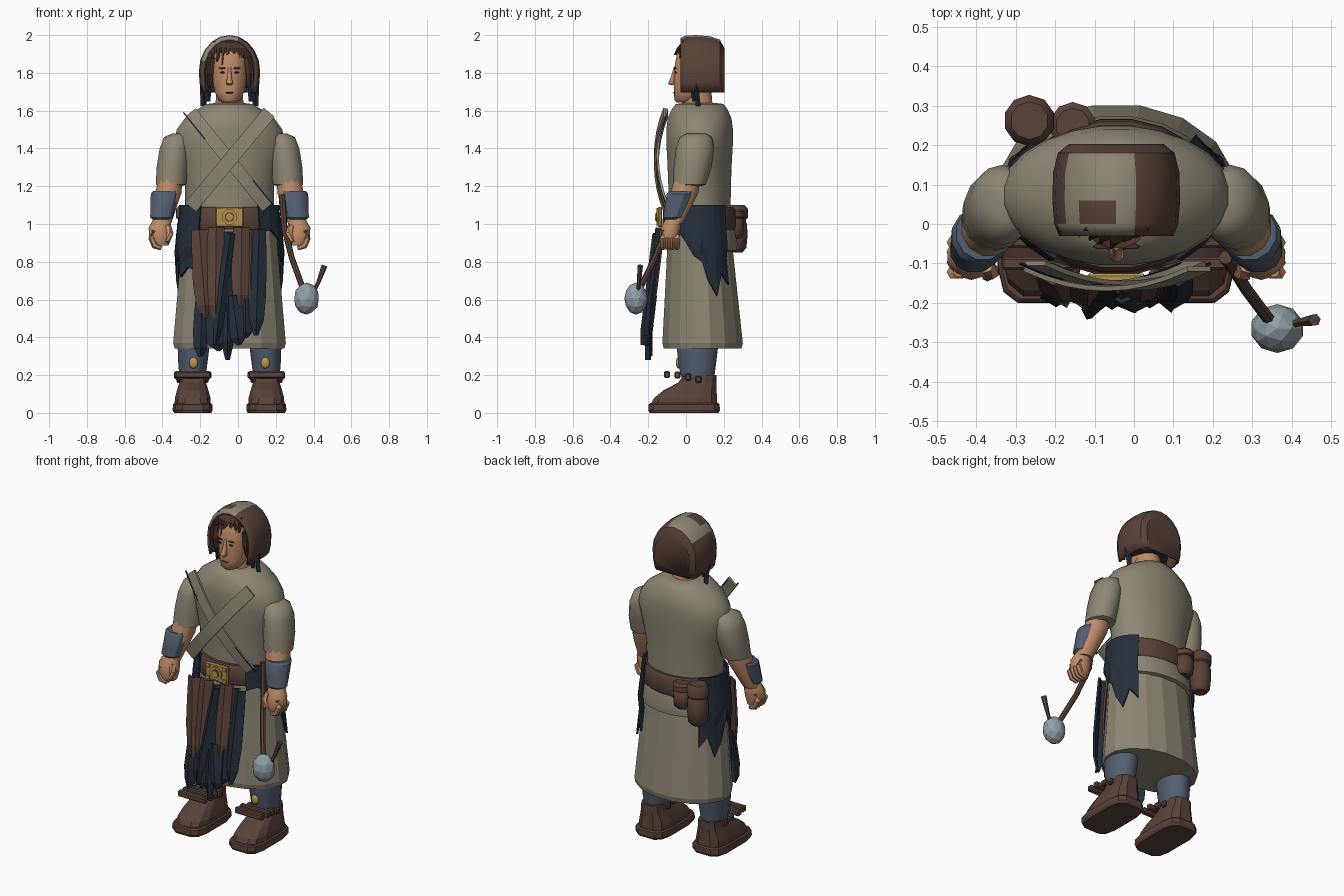
import bpy, bmesh, math
from mathutils import Vector

if "Cube" in bpy.data.objects:
    bpy.data.objects.remove(bpy.data.objects["Cube"])

CX = -0.045  # body centre line


def colour(name, r, g, b):
    m = bpy.data.materials.new(name)
    m.use_nodes = True
    m.diffuse_color = (r, g, b, 1)
    m.node_tree.nodes["Principled BSDF"].inputs["Base Color"].default_value = (r, g, b, 1)
    return m


KHAKI = colour("khaki cloth", .27, .24, .175)
NAVY = colour("dark navy cloth", .018, .028, .042)
SLATE = colour("slate blue", .085, .112, .16)
LEATHER = colour("brown leather", .1, .054, .04)
HAIR = colour("dark brown hair", .07, .036, .026)
SKIN = colour("skin", .51, .255, .135)
GOLD = colour("gold", .46, .29, .075)
STONE = colour("grey stone", .28, .35, .39)


def finish(name, bm, mats, smooth=None):
    bmesh.ops.recalc_face_normals(bm, faces=bm.faces)
    me = bpy.data.meshes.new(name)
    bm.to_mesh(me)
    bm.free()
    ob = bpy.data.objects.new(name, me)
    bpy.context.collection.objects.link(ob)
    for m in mats if isinstance(mats, tuple) else (mats,):
        me.materials.append(m)
    if smooth:
        bpy.ops.object.select_all(action='DESELECT')
        ob.select_set(True)
        bpy.context.view_layer.objects.active = ob
        bpy.ops.object.shade_smooth_by_angle(angle=math.radians(smooth))
    return ob


def skin_rings(bm, rings, closed=True, caps=(True, True)):
    loops = [[bm.verts.new(p) for p in r] for r in rings]
    n = len(loops[0])
    for a, b in zip(loops, loops[1:]):
        for i in range(n if closed else n - 1):
            j = (i + 1) % n
            bm.faces.new((a[i], a[j], b[j], b[i]))
    for loop, cap in zip((loops[0], loops[-1]), caps):
        if cap:
            bm.faces.new(loop)


def oval(x, y, z, rx, ry, n, power=1.0):
    pts = []
    for i in range(n):
        a = 2 * math.pi * (i + .5) / n
        c, s = math.cos(a), math.sin(a)
        pts.append((x + rx * math.copysign(abs(c) ** power, c),
                    y + ry * math.copysign(abs(s) ** power, s), z))
    return pts


def loft(name, rings, mat, n=12, smooth=40, power=1.0):
    """Stack of horizontal ovals (x, y, z, rx, ry)."""
    bm = bmesh.new()
    skin_rings(bm, [oval(*r, n, power) for r in rings])
    return finish(name, bm, mat, smooth)


def ball(name, loc, size, mat, sub=2, smooth=None):
    bm = bmesh.new()
    bmesh.ops.create_icosphere(bm, subdivisions=sub, radius=1)
    bmesh.ops.scale(bm, vec=size, verts=bm.verts)
    bmesh.ops.translate(bm, vec=loc, verts=bm.verts)
    return finish(name, bm, mat, smooth)


def box(name, loc, size, mat, bevel=0):
    bm = bmesh.new()
    bmesh.ops.create_cube(bm, size=1)
    bmesh.ops.scale(bm, vec=size, verts=bm.verts)
    bmesh.ops.translate(bm, vec=loc, verts=bm.verts)
    if bevel:
        bmesh.ops.bevel(bm, geom=bm.edges, offset=bevel, segments=1, affect='EDGES')
    return finish(name, bm, mat)


def tube(name, path, radii, mat, n=7):
    bm, rings = bmesh.new(), []
    path = [Vector(p) for p in path]
    for i, p in enumerate(path):
        t = path[min(i + 1, len(path) - 1)] - path[max(i - 1, 0)]
        q = t.to_track_quat('Z', 'Y')
        rings.append([p + q @ Vector(v) for v in oval(0, 0, 0, radii[i], radii[i], n)])
    skin_rings(bm, rings)
    return finish(name, bm, mat, 50)


def ribbon(name, path, widths, mat, fold=0, thick=.012):
    """Flat or folded strip facing the front."""
    bm, rows = bmesh.new(), []
    path = [Vector(p) for p in path]
    for i, p in enumerate(path):
        t = path[min(i + 1, len(path) - 1)] - path[max(i - 1, 0)]
        side = t.cross(Vector((0, 1, 0))).normalized() * widths[i] / 2
        rows.append([p - side, p + Vector((0, -fold, 0)), p + side])
    skin_rings(bm, rows, closed=False, caps=(False, False))
    ob = finish(name, bm, mat)
    mod = ob.modifiers.new("thickness", 'SOLIDIFY')
    mod.thickness, mod.offset = thick, 0


# Tunic body and skirt
loft("tunic_body", [(CX, .072, z, rx, ry) for z, rx, ry in (
    (1.02, .235, .165), (1.2, .238, .167), (1.33, .268, .172), (1.43, .295, .178), (1.5, .282, .178),
    (1.56, .238, .17), (1.605, .175, .15), (1.635, .125, .128), (1.64, .08, .09))], KHAKI, 24, 50)
SKIRT = ((1.06, .235, .068, .165), (.95, .252, .07, .172), (.8, .266, .076, .182),
         (.37, .304, .088, .217), (.34, .296, .088, .21))
loft("skirt", [(CX, y, z, rx, ry) for z, rx, y, ry in SKIRT], KHAKI, 16, None)
loft("tunic_overhang", [(CX, .085, .98, .24, .17), (CX, .09, .9, .258, .185),
                        (CX, .09, .86, .255, .182), (CX, .08, .85, .23, .16)], KHAKI, 20)


def skirt_point(angle, z, out):
    z = min(z, SKIRT[0][0])
    a, b = next((a, b) for a, b in zip(SKIRT, SKIRT[1:]) if z >= b[0])
    f = (a[0] - z) / (a[0] - b[0])
    rx, y, ry = (a[k] + f * (b[k] - a[k]) for k in (1, 2, 3))
    return (rx + out) * math.cos(angle), y + (ry + out) * math.sin(angle)


# Ragged cloth over each hip, longer in front on the right
for side, label in ((1, "left"), (-1, "right")):
    bm, cols = bmesh.new(), []
    for deg, low in ((-54, .95), (-38, .97), (-24, .92), (-10, .83), (2, .8), (12, .7), (24, .62), (34, .74), (46, .68)):
        if side < 0 and deg < -20:
            low -= .2
        col = []
        for k in range(7):
            z = 1.1 + (low - 1.1) * k / 6
            x, y = skirt_point(math.radians(deg), z, .03 if z > .84 else .014)
            col.append((CX + side * x, y, z))
        cols.append(col)
    skin_rings(bm, cols, closed=False, caps=(False, False))
    finish(label + "_hip_cloth", bm, NAVY).modifiers.new("thickness", 'SOLIDIFY').thickness = .012

# Belt, buckle and pouches
loft("belt", [(CX, .07, z, .25 + d, .19 + d) for z, d in ((.97, 0), (.985, .008), (1.075, .003), (1.09, -.008))],
     LEATHER, 20)
box("buckle_plate", (CX, -.137, 1.037), (.15, .022, .108), GOLD, .006)
for sx in (-1, 1):
    for sz in (-1, 1):
        box("buckle_corner", (CX + sx * .057, -.15, 1.037 + sz * .037), (.025, .01, .022), GOLD)
for r, t, m in ((.042, .014, GOLD), (.027, .016, LEATHER), (.02, .02, GOLD)):
    tube("buckle_boss", [(CX, -.143, 1.037), (CX, -.143 - t, 1.037)], [r, r], m, 8)
for name, x, y, r, low, high in (("large_pouch", -.265, .262, .064, .85, 1.1), ("small_pouch", -.155, .25, .058, .92, 1.08)):
    h = high - low
    loft(name, [(x, y, low + h * f, r * k, r * k) for f, k in (
        (0, .6), (.1, .9), (.35, 1), (.6, .95), (.64, .86), (.7, .86), (.73, 1.02), (.92, 1.02), (1, .75))],
         LEATHER, 10, 40)

# Crossed chest straps
for name, x0, x1, w, mat, off, thick in (("rear_strap", -.25, .155, .068, KHAKI, 0, .012),
                                         ("upper_trim", -.212, .193, .007, NAVY, 0, .006),
                                         ("lower_trim", -.288, .117, .007, NAVY, 0, .006),
                                         ("front_strap", .165, -.25, .075, KHAKI, -.014, .012)):
    path = []
    for i in range(9):
        u = i / 8
        path.append((x0 + (x1 - x0) * u, -.1 + off - .2 * u * (1 - u), 1.59 - .5 * u))
    ribbon(name, path, [w] * 9, mat, 0, thick)

# Hanging apron strips: top x, bottom x, top z, bottom z, width, forward shift
strips = ((-.205, -.17, .97, .5, .1, .004, LEATHER), (-.115, -.12, .98, .5, .1, .012, LEATHER),
          (.02, .015, .98, .56, .105, .006, LEATHER), (.07, .065, .97, .6, .07, -.006, LEATHER),
          (-.19, -.2, .62, .3, .075, -.008, NAVY), (-.14, -.1, .6, .33, .12, -.004, NAVY),
          (-.06, -.055, .96, .28, .075, .0, NAVY), (-.04, -.12, .95, .36, .05, .024, NAVY),
          (-.03, .005, .62, .36, .1, .008, NAVY), (.04, .04, .6, .4, .08, -.004, NAVY),
          (.112, .095, .97, .41, .085, .008, NAVY))
for xt, xb, zt, zb, w, shift, mat in strips:
    path = []
    for u in (0, .3, .6, .85, 1):
        z = zt + (zb - zt) * u
        path.append((xt + (xb - xt) * u, -.122 - shift - .068 * min(1, (.98 - z) / .55), z))
    ribbon("apron_strip", path, [w * .8, w * .95, w * 1.05, w * .85, .015], mat, .022)

# Arms and legs, mirrored about the centre line
for s, label in ((1, "left_"), (-1, "right_")):
    def X(d):
        return CX + s * d
    loft(label + "sleeve", [(X(d), y, z, rx, ry) for d, y, z, rx, ry in (
        (.268, .055, 1.48, .035, .05), (.28, .052, 1.46, .068, .085), (.29, .048, 1.4, .082, .102),
        (.302, .035, 1.3, .086, .1), (.31, .018, 1.21, .082, .088), (.31, .015, 1.2, .06, .065))], KHAKI, 14, 50)
    loft(label + "forearm", [(X(.31), .01, 1.25, .066, .072), (X(.325), -.01, 1.16, .072, .076),
                             (X(.36), -.065, 1.0, .052, .048)], SKIN, 12)
    loft(label + "bracer", [(X(.337), -.022, 1.175, .07, .07), (X(.343), -.03, 1.16, .076, .074), (X(.352), -.05, 1.09, .069, .066),
                            (X(.36), -.068, 1.035, .062, .056), (X(.36), -.068, 1.025, .05, .048)], SLATE, 12, 30)
    loft(label + "palm", [(X(.36), -.07, 1.03, .044, .038), (X(.367), -.08, .98, .064, .052),
                          (X(.367), -.088, .93, .062, .054), (X(.365), -.086, .885, .044, .042)], SKIN, 10, 50)
    for k in range(4):
        y = -.122 + k * .025
        tube(label + "finger", [(X(.4), y, .965), (X(.412), y, .925), (X(.395), y, .885), (X(.36), y, .872)],
             [.014, .018, .018, .012], SKIN, 6)
    tube(label + "thumb", [(X(.33), -.105, .985), (X(.315), -.122, .95), (X(.328), -.132, .905)], [.022, .02, .014], SKIN, 6)

    loft(label + "shin", [(X(.195), .065, .14, .06, .08), (X(.195), .06, .24, .078, .1),
                          (X(.19), .06, .36, .088, .115)], SLATE, 12)
    ball(label + "knee_stud", (X(.19), -.04, .265), (.024, .014, .032), GOLD, 2, 60)
    loft(label + "boot_sole", [(X(.195), -.01, z, rx, ry) for z, rx, ry in (
        (0, .1, .185), (.015, .108, .193), (.045, .106, .191), (.052, .098, .183))], LEATHER, 12, None, power=.5)
    loft(label + "boot_upper", [(X(.195), y, z, rx, ry) for y, z, rx, ry in (
        (-.01, .045, .098, .18), (-.002, .08, .096, .17), (.022, .12, .085, .143),
        (.06, .16, .072, .104), (.075, .2, .068, .088))], LEATHER, 12, None, power=.65)
    for y, z, r in ((-.1, .203, .095), (-.045, .2, .1), (.01, .19, .09), (.065, .177, .085)):
        box(label + "boot_strap", (X(.195), y, z), (r * 2, .032, .036), LEATHER, .006)

# Head, neck and face
loft("neck", [(CX, .065, 1.58, .09, .085), (CX, .06, 1.66, .074, .08), (CX, .06, 1.76, .07, .075)], SKIN, 12)
loft("head", [(CX, y, z, rx, ry) for y, z, rx, ry in (
    (0, 1.642, .036, .05), (.005, 1.655, .058, .068), (.02, 1.7, .08, .085), (.03, 1.76, .09, .095),
    (.035, 1.83, .094, .098), (.04, 1.9, .088, .09), (.045, 1.95, .055, .06))], SKIN, 16, 60)
loft("nose", [(CX, -.073, 1.735, .012, .012), (CX, -.076, 1.745, .02, .02), (CX, -.066, 1.78, .012, .015),
              (CX, -.058, 1.83, .008, .008)], SKIN, 8, 50)
ball("lips", (CX, -.061, 1.695), (.026, .008, .004), HAIR, 2)
for s in (-1, 1):
    ball("eye", (CX + s * .037, -.056, 1.802), (.014, .006, .005), NAVY, 2)
    ball("eyebrow", (CX + s * .038, -.057, 1.825), (.022, .007, .004), HAIR, 2)
    ball("ear", (CX + s * .093, .04, 1.77), (.012, .025, .035), SKIN, 2, 60)

# Hood: arches from front to back, with a patch sewn on top
bm = bmesh.new()
arches = []
for y, w, top in ((-.03, .145, 1.985), (.0, .157, 1.998), (.06, .162, 2.0), (.13, .16, 1.993), (.18, .148, 1.975), (.203, .12, 1.93)):
    arc = [(w * .9, 1.695), (w * .98, 1.75)]
    arc += [(w * math.cos(math.pi * k / 10), 1.81 + (top - 1.81) * math.sin(math.pi * k / 10)) for k in range(11)]
    arc += [(-w * .98, 1.75), (-w * .9, 1.695)]
    arches.append([(CX + x, y, z) for x, z in arc])
skin_rings(bm, arches, closed=False, caps=(False, True))
for f in bm.faces:
    c = f.calc_center_median()
    brown_spot = -.12 < c.x < -.06 and .02 < c.y < .05
    f.material_index = int(-.18 < c.x < 0 and c.z > 1.88 and c.y < .17 and not brown_spot)
finish("hood", bm, (LEATHER, KHAKI), 30).modifiers.new("thickness", 'SOLIDIFY').thickness = .014

# Hair filling the hood, fringe and side locks
loft("hair", [(CX, .078, z, rx, ry) for z, rx, ry in (
    (1.72, .115, .085), (1.8, .135, .098), (1.88, .13, .102), (1.95, .1, .098), (1.975, .06, .06))], HAIR, 14, 40)
for k in range(7):
    d = -.078 + k * .026
    ribbon("fringe_lock", [(CX + d * .8, -.012, 1.962), (CX + d, -.04 + abs(d) * .3, 1.932),
                           (CX + d * 1.05 - .012, -.056 + abs(d) * .4, 1.895 - .024 * (k % 3) - abs(d) * .2)],
           [.034, .032, .006], HAIR, .004, .008)
for s in (-1, 1):
    for d, y, low, mat in ((.108, .0, 1.73, HAIR), (.128, .0, 1.7, HAIR), (.115, .04, 1.65, NAVY), (.138, .06, 1.625, NAVY)):
        ribbon("side_lock", [(CX + s * d * .9, y, 1.88), (CX + s * d, y - .008, 1.8), (CX + s * d, y + .012, low)],
               [.03, .034, .018], mat, .012, .016)

# Club: crooked shaft, stone head and spike
tube("club_shaft", [(.232, -.085, 1.155), (.245, -.1, .98), (.285, -.165, .82), (.345, -.245, .655)],
     [.018, .017, .016, .016], LEATHER)
ball("club_stone", (.363, -.265, .605), (.068, .062, .085), STONE)
tube("club_spike", [(.4, -.255, .64), (.425, -.248, .69), (.458, -.243, .78)], [.01, .011, .016], LEATHER, 6)
